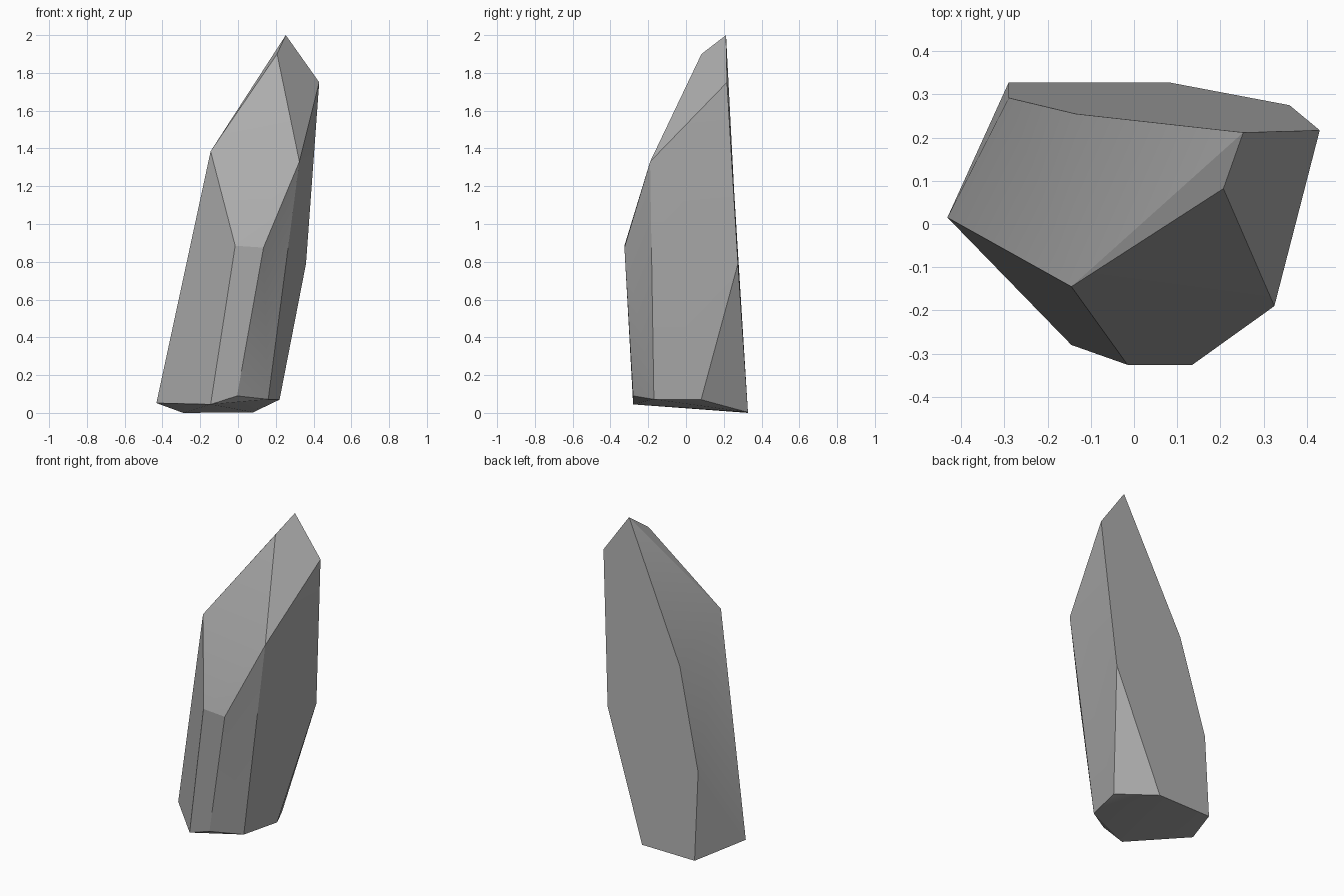
import bpy, bmesh, math

if "Cube" in bpy.data.objects:
    bpy.data.objects.remove(bpy.data.objects["Cube"])

# Corner rings of the leaning crystal, bottom to top
base = [(-0.432, 0.015, 0.052), (-0.145, -0.28, 0.045), (-0.005, -0.28, 0.09),
        (0.16, -0.17, 0.072), (0.22, 0.08, 0.07), (0.08, 0.328, 0.003), (-0.29, 0.328, 0.0)]
shoulder = [(-0.015, -0.326, 0.885), (0.135, -0.326, 0.875), (0.36, 0.275, 0.79),
            (-0.29, 0.292, 0.55)]
upper = [(-0.145, -0.145, 1.385), (0.325, -0.19, 1.33), (-0.135, 0.255, 1.17)]
tip = [(0.207, 0.082, 1.90), (0.43, 0.217, 1.75), (0.253, 0.212, 2.0)]

# Facets: convex hull through the corners, near-flat facets merged
bm = bmesh.new()
for p in base + shoulder + upper + tip:
    bm.verts.new(p)
bmesh.ops.convex_hull(bm, input=bm.verts[:])
bmesh.ops.dissolve_limit(bm, angle_limit=math.radians(4),
                         verts=bm.verts[:], edges=bm.edges[:])
bmesh.ops.recalc_face_normals(bm, faces=bm.faces[:])
mesh = bpy.data.meshes.new("crystal_rock")
bm.to_mesh(mesh)
bm.free()

rock = bpy.data.objects.new("crystal_rock", mesh)
bpy.context.collection.objects.link(rock)
bpy.context.view_layer.objects.active = rock
rock.select_set(True)
bpy.ops.object.shade_smooth_by_angle(angle=math.radians(16))

# Dark grey stone
stone = bpy.data.materials.new("dark_stone")
stone.diffuse_color = (0.42, 0.42, 0.42, 1)
stone.use_nodes = True
stone.node_tree.nodes["Principled BSDF"].inputs["Base Color"].default_value = stone.diffuse_color
mesh.materials.append(stone)
